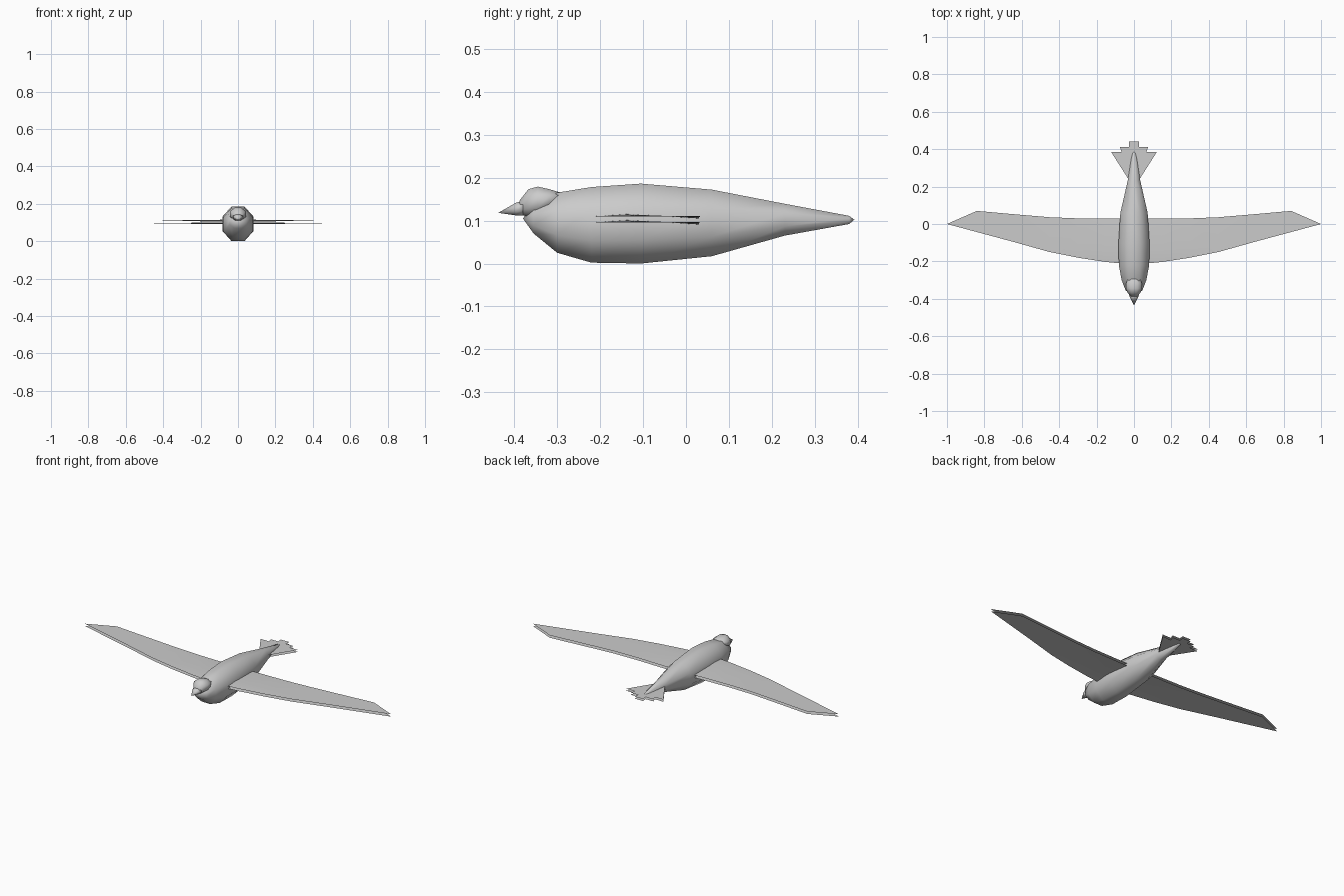
import bpy, bmesh, math

if "Cube" in bpy.data.objects:
    bpy.data.objects.remove(bpy.data.objects["Cube"])


def make_object(name, bm, smooth=True):
    mesh = bpy.data.meshes.new(name)
    bm.to_mesh(mesh)
    bm.free()
    obj = bpy.data.objects.new(name, mesh)
    bpy.context.collection.objects.link(obj)
    for p in mesh.polygons:
        p.use_smooth = smooth
    return obj


def loft(name, stations, front=None, back=None, sides=8):
    """Skin flat-topped rings given as (y, z_low, z_high, half_width)."""
    bm = bmesh.new()
    k = math.cos(math.pi / sides)
    rings = []
    for y, lo, hi, w in stations:
        ring = []
        for i in range(sides):
            a = 2 * math.pi * (i + 0.5) / sides
            ring.append(bm.verts.new((w * math.cos(a) / k, y,
                        (lo + hi) / 2 + (hi - lo) / 2 * math.sin(a) / k)))
        rings.append(ring)
    for r, s in zip(rings, rings[1:]):
        for i in range(sides):
            j = (i + 1) % sides
            bm.faces.new((r[i], r[j], s[j], s[i]))
    for tip, ring in ((front, rings[0]), (back, rings[-1])):
        if tip:
            v = bm.verts.new((0, tip[0], tip[1]))
            for i in range(sides):
                bm.faces.new((ring[i], ring[(i + 1) % sides], v))
        else:
            bm.faces.new(ring)
    bmesh.ops.recalc_face_normals(bm, faces=bm.faces)
    return make_object(name, bm)


# Body
loft("body", [(-0.355, 0.07, 0.135, 0.045), (-0.30, 0.025, 0.165, 0.066),
              (-0.22, 0.002, 0.178, 0.081), (-0.105, 0.0, 0.186, 0.083),
              (0.06, 0.017, 0.172, 0.073), (0.23, 0.065, 0.139, 0.034),
              (0.38, 0.092, 0.111, 0.01)],
     front=(-0.38, 0.105), back=(0.392, 0.102))

# Head
loft("head", [(-0.388, 0.114, 0.146, 0.018), (-0.367, 0.109, 0.173, 0.034),
              (-0.345, 0.11, 0.179, 0.044), (-0.318, 0.124, 0.173, 0.043),
              (-0.295, 0.142, 0.166, 0.033)], back=(-0.28, 0.155))

# Beak
loft("beak", [(-0.38, 0.112, 0.146, 0.026), (-0.395, 0.112, 0.142, 0.021)][::-1],
     front=(-0.437, 0.118))

# Wings: an upper and a lower sheet, cambered near the root
plan = [(0.05, -0.213, 0.03), (0.15, -0.203, 0.03), (0.30, -0.18, 0.03),
        (0.45, -0.15, 0.036), (0.65, -0.094, 0.053), (0.84, -0.043, 0.07)]
camber = [0.0, 0.006, -0.006]
for label, z, up in (("upper", 0.11, True), ("lower", 0.096, False)):
    for side, sx in (("left", 1), ("right", -1)):
        bm = bmesh.new()
        rows = []
        for x, lead, trail in plan:
            fade = max(0, 1 - x / 0.45)
            rows.append([bm.verts.new((sx * x, lead + (trail - lead) * t, z + c * fade))
                         for t, c in zip((0, 0.3, 1), camber)])
        tip = bm.verts.new((sx, 0, z))
        for r, s in zip(rows, rows[1:]):
            for i in range(2):
                bm.faces.new((r[i], s[i], s[i + 1], r[i + 1]))
        for i in range(2):
            bm.faces.new((rows[-1][i], tip, rows[-1][i + 1]))
        for f in bm.faces:
            f.normal_update()
            if (f.normal.z > 0) != up:
                f.normal_flip()
        make_object(f"{side}_wing_{label}", bm)

# Tail: five flat feathers, each with an upper and a lower sheet
# (base x range, end x range, end y)
feathers = [(-0.012, 0.012, -0.028, 0.028, 0.44)]
for s in (-1, 1):
    feathers.append((s * 0.004, s * 0.02, s * 0.02, s * 0.075, 0.412))
    feathers.append((s * 0.01, s * 0.03, s * 0.06, s * 0.122, 0.385))
for n, (a, b, c, d, y) in enumerate(feathers):
    bm = bmesh.new()
    for z, up in ((0.108, True), (0.096, False)):
        f = bm.faces.new([bm.verts.new(p) for p in
                          ((a, 0.24, z), (b, 0.24, z), (d, y, z), (c, y, z))])
        f.normal_update()
        if (f.normal.z > 0) != up:
            f.normal_flip()
    make_object(f"tail_feather_{n + 1}", bm, smooth=False)
